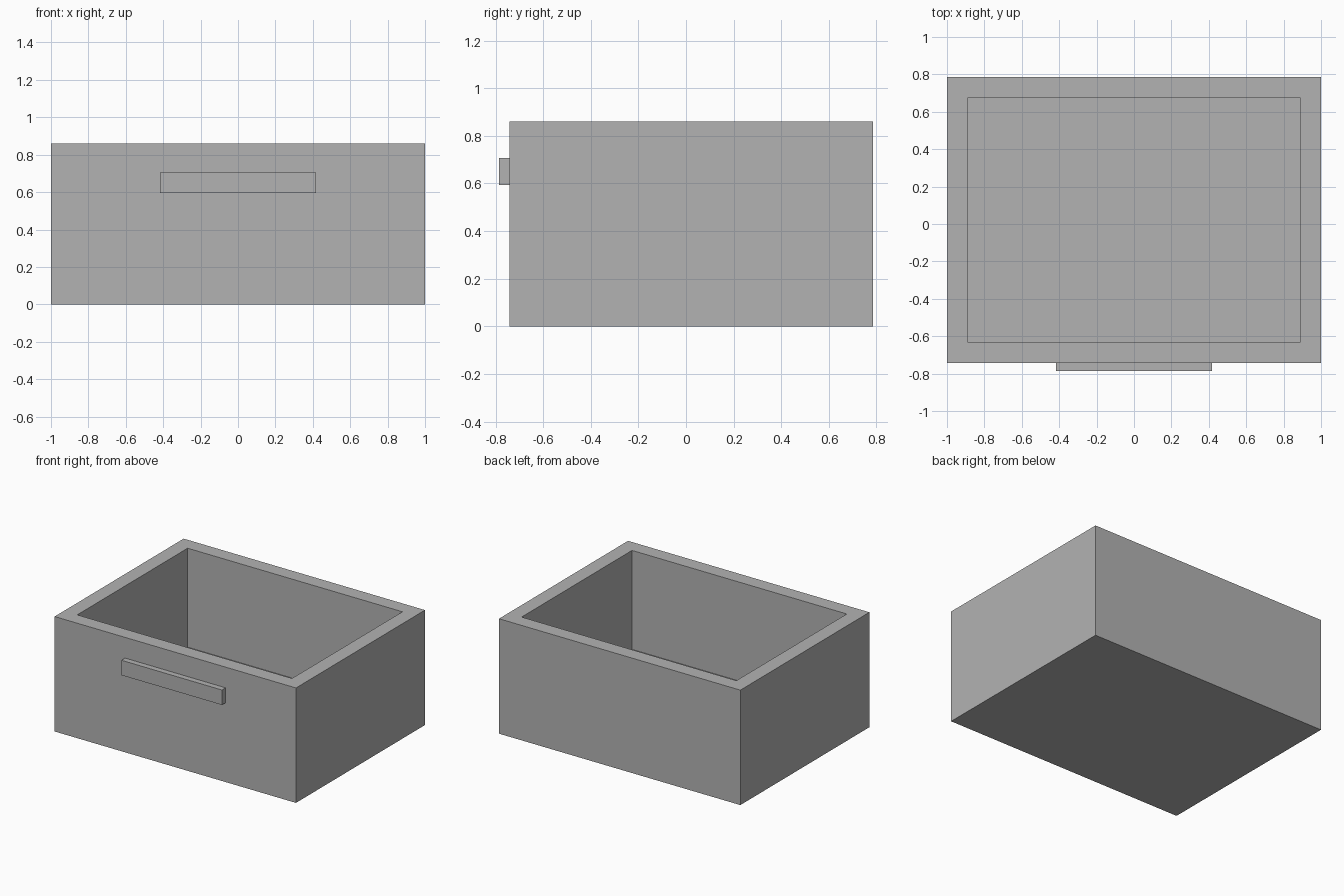
import bpy
import bmesh

cube = bpy.data.objects.get("Cube")
if cube:
    bpy.data.objects.remove(cube, do_unlink=True)

# Plain grey finish
grey = bpy.data.materials.new("plain_grey")
grey.use_nodes = True
colour = (0.45, 0.45, 0.45, 1)
grey.diffuse_color = colour
grey.node_tree.nodes["Principled BSDF"].inputs["Base Color"].default_value = colour


def add_box(name, low, high):
    """Box between two opposite corners."""
    bm = bmesh.new()
    bmesh.ops.create_cube(bm, size=1)
    for v in bm.verts:
        v.co = [(a + b) / 2 + c * (b - a) for a, b, c in zip(low, high, v.co)]
    mesh = bpy.data.meshes.new(name)
    bm.to_mesh(mesh)
    bm.free()
    mesh.materials.append(grey)
    obj = bpy.data.objects.new(name, mesh)
    bpy.context.collection.objects.link(obj)
    return obj


FRONT, BACK, HEIGHT = -0.742, 0.785, 0.861
WALL, FLOOR = 0.11, 0.12

# Open drawer body: inset the top face, then sink it to the floor
body = add_box("drawer_body", (-1, FRONT, 0), (1, BACK, HEIGHT))
bm = bmesh.new()
bm.from_mesh(body.data)
top = max(bm.faces, key=lambda f: f.calc_center_median().z)
bmesh.ops.inset_region(bm, faces=[top], thickness=WALL, use_even_offset=True)
sunk = bmesh.ops.extrude_discrete_faces(bm, faces=[top])["faces"][0]
for v in sunk.verts:
    v.co.z = FLOOR
bmesh.ops.recalc_face_normals(bm, faces=bm.faces)
bm.to_mesh(body.data)
bm.free()

# Bar handle on the front panel
add_box("handle", (-0.417, -0.785, 0.594), (0.417, FRONT, 0.706))
